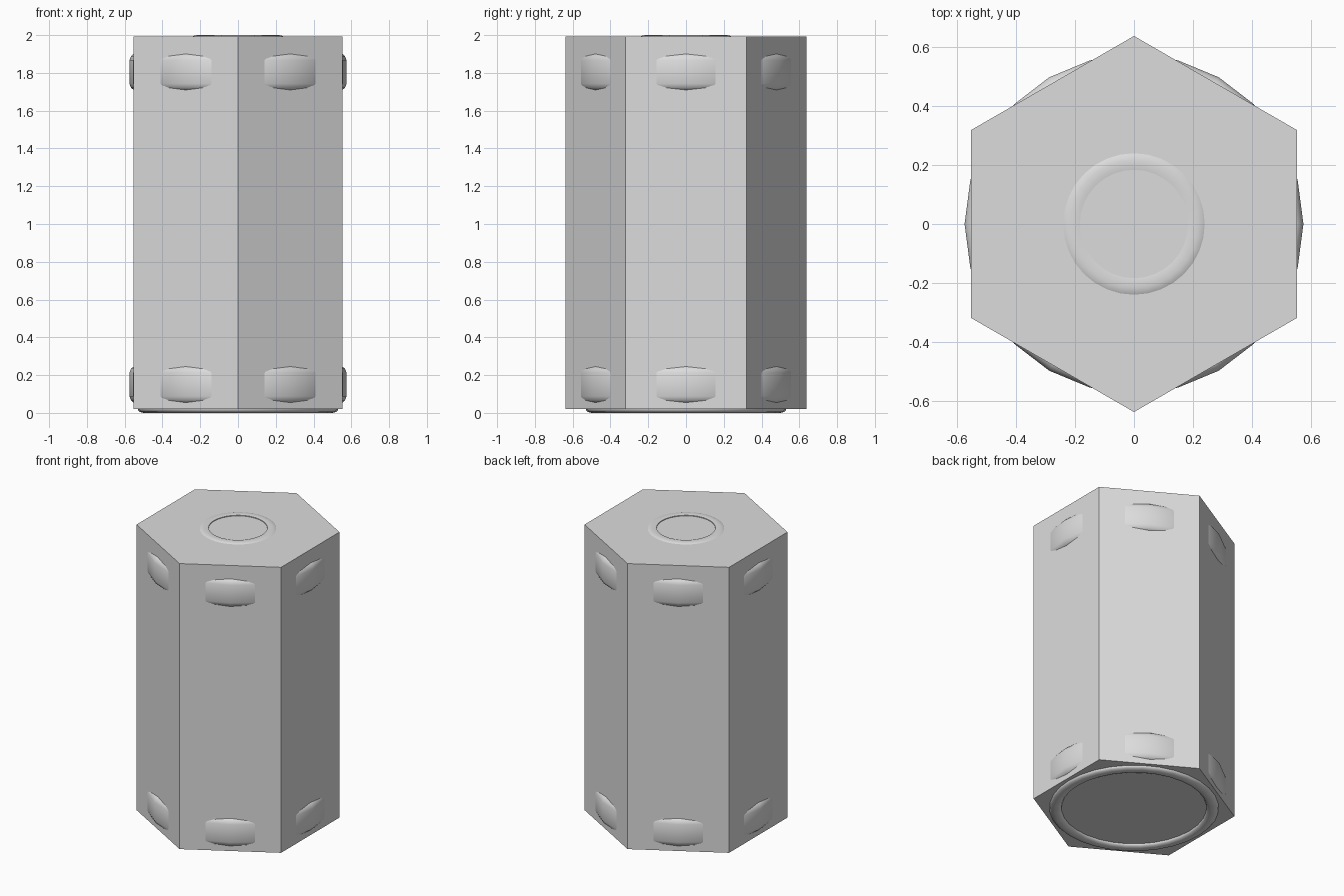
import bpy
import bmesh
from math import cos, sin, pi, radians

if "Cube" in bpy.data.objects:
    bpy.data.objects.remove(bpy.data.objects["Cube"], do_unlink=True)

grey = bpy.data.materials.new("light_grey")
grey.use_nodes = True
colour = (0.72, 0.72, 0.72, 1)
grey.diffuse_color = colour
grey.node_tree.nodes["Principled BSDF"].inputs["Base Color"].default_value = colour


def finish(bm, name, smooth):
    bmesh.ops.recalc_face_normals(bm, faces=bm.faces)
    mesh = bpy.data.meshes.new(name)
    bm.to_mesh(mesh)
    bm.free()
    mesh.materials.append(grey)
    obj = bpy.data.objects.new(name, mesh)
    bpy.context.collection.objects.link(obj)
    if smooth:
        for face in mesh.polygons:
            face.use_smooth = True
        mesh.set_sharp_from_angle(angle=radians(48))
    return obj


def ring(name, profile, segments):
    """Revolve a closed (radius, height) profile around the z axis."""
    bm = bmesh.new()
    loops = []
    for i in range(segments):
        a = 2 * pi * i / segments
        loops.append([bm.verts.new((r * cos(a), r * sin(a), z)) for r, z in profile])
    for i in range(segments):
        here, after = loops[i], loops[(i + 1) % segments]
        for j in range(len(profile)):
            k = (j + 1) % len(profile)
            bm.faces.new((here[j], after[j], after[k], here[k]))
    return finish(bm, name, True)


# Hexagonal body with corners on the front and back
BOTTOM, TOP, RADIUS = 0.02, 1.993, 0.638
bm = bmesh.new()
corners = [(RADIUS * sin(i * pi / 3), RADIUS * cos(i * pi / 3)) for i in range(6)]
base = bm.faces.new([bm.verts.new((x, y, BOTTOM)) for x, y in corners])
extruded = bmesh.ops.extrude_face_region(bm, geom=[base], use_keep_orig=True)["geom"]
bmesh.ops.translate(bm, vec=(0, 0, TOP - BOTTOM),
                    verts=[v for v in extruded if isinstance(v, bmesh.types.BMVert)])
finish(bm, "hexagonal_body", False)

# Two faceted bands that break through the middle of each side as bumps
half = [(0.575, 0.062), (0.566, 0.084), (0.552, 0.096), (0.5, 0.11)]
for name, z in (("lower_band", 0.15), ("upper_band", 1.805)):
    outline = [(r, z + h) for r, h in half] + [(r, z - h) for r, h in reversed(half)]
    ring(name, outline, 24)

# Rounded rim on the top face
ring("top_rim", [(0.24, 1.98), (0.24, 1.993), (0.232, 1.997), (0.217, 2.0),
                 (0.197, 2.0), (0.184, 1.998), (0.184, 1.98)], 32)

# Rounded foot ring on the bottom face
ring("foot_ring", [(0.53, 0.04), (0.53, 0.015), (0.52, 0.005), (0.5, 0.0),
                   (0.48, 0.0), (0.462, 0.006), (0.455, 0.015), (0.455, 0.04)], 32)
